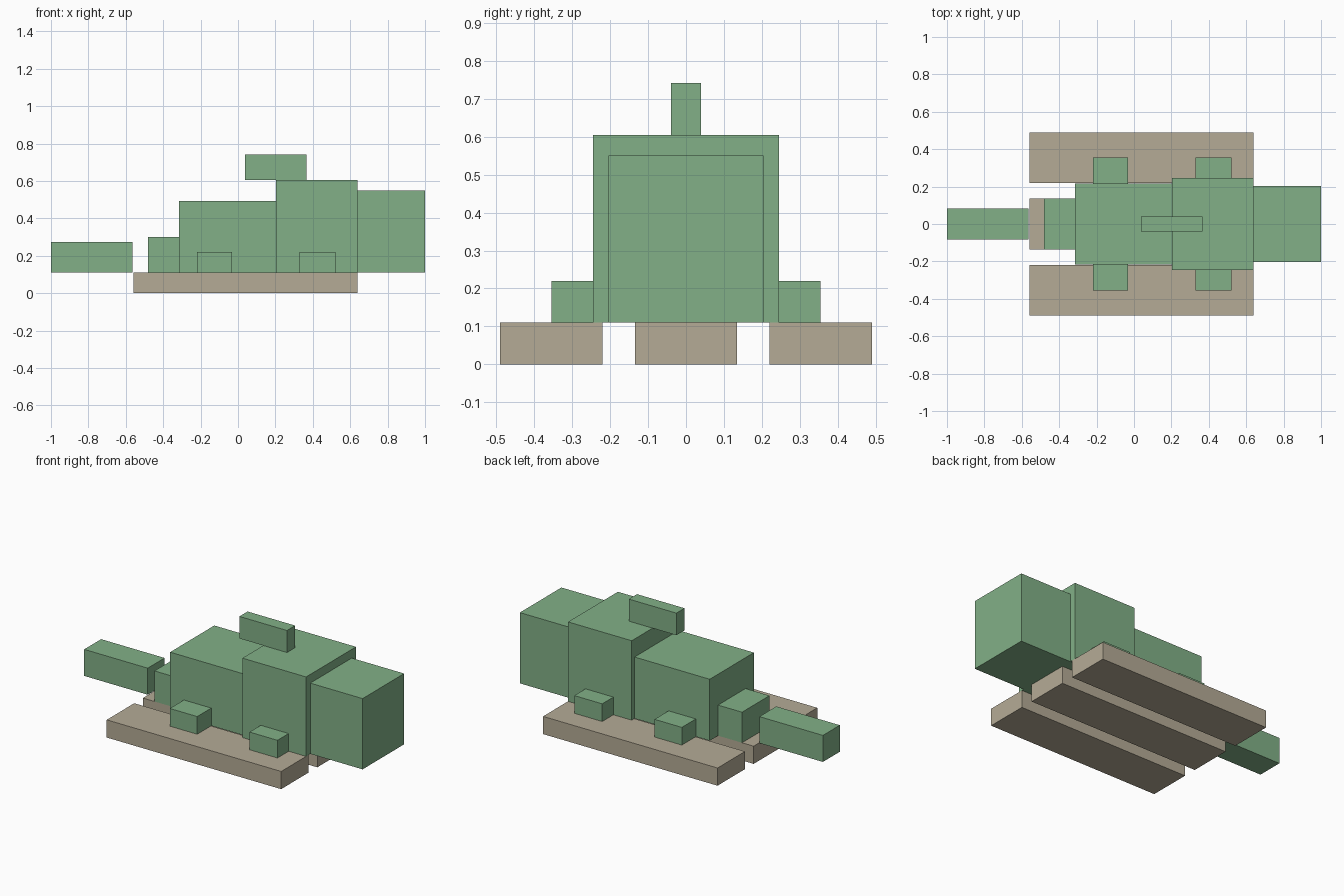
import bpy

# Remove the default cube
cube = bpy.data.objects.get("Cube")
if cube:
    bpy.data.objects.remove(cube, do_unlink=True)


def make_material(name, rgb):
    mat = bpy.data.materials.new(name)
    mat.use_nodes = True
    color = (*rgb, 1.0)
    mat.diffuse_color = color
    mat.node_tree.nodes["Principled BSDF"].inputs["Base Color"].default_value = color
    return mat


green = make_material("soft_green", (0.223, 0.434, 0.242))
tan = make_material("wood_tan", (0.462, 0.407, 0.305))


def box(name, x, y, z, mat):
    """Box spanning the given (low, high) ranges."""
    spans = (x, y, z)
    bpy.ops.mesh.primitive_cube_add(size=1, location=[(a + b) / 2 for a, b in spans])
    obj = bpy.context.object
    obj.name = name
    obj.scale = [b - a for a, b in spans]
    bpy.ops.object.transform_apply(location=False, rotation=False, scale=True)
    obj.data.materials.append(mat)
    return obj


def centred(name, x, half_width, z, mat):
    return box(name, x, (-half_width, half_width), z, mat)


def mirrored(name, x, inner, outer, z, mat):
    box("back_" + name, x, (inner, outer), z, mat)
    box("front_" + name, x, (-outer, -inner), z, mat)


DECK = 0.11
PLANK_X = (-0.56, 0.64)

# Three base planks
centred("middle_plank", PLANK_X, 0.135, (0, DECK), tan)
mirrored("plank", PLANK_X, 0.22, 0.49, (0, DECK), tan)

# Body blocks from tail to head
centred("tail", (-1.0, -0.563), 0.083, (DECK, 0.275), green)
centred("rump", (-0.48, -0.315), 0.135, (DECK, 0.30), green)
centred("belly", (-0.315, 0.202), 0.217, (DECK, 0.492), green)
centred("chest", (0.202, 0.64), 0.245, (DECK, 0.604), green)
centred("head", (0.64, 1.0), 0.204, (DECK, 0.55), green)

# Fin on the back
centred("fin", (0.038, 0.365), 0.04, (0.604, 0.741), green)

# Feet on both sides
mirrored("rear_foot", (-0.22, -0.032), 0.217, 0.355, (DECK, 0.22), green)
mirrored("fore_foot", (0.328, 0.52), 0.245, 0.355, (DECK, 0.22), green)
